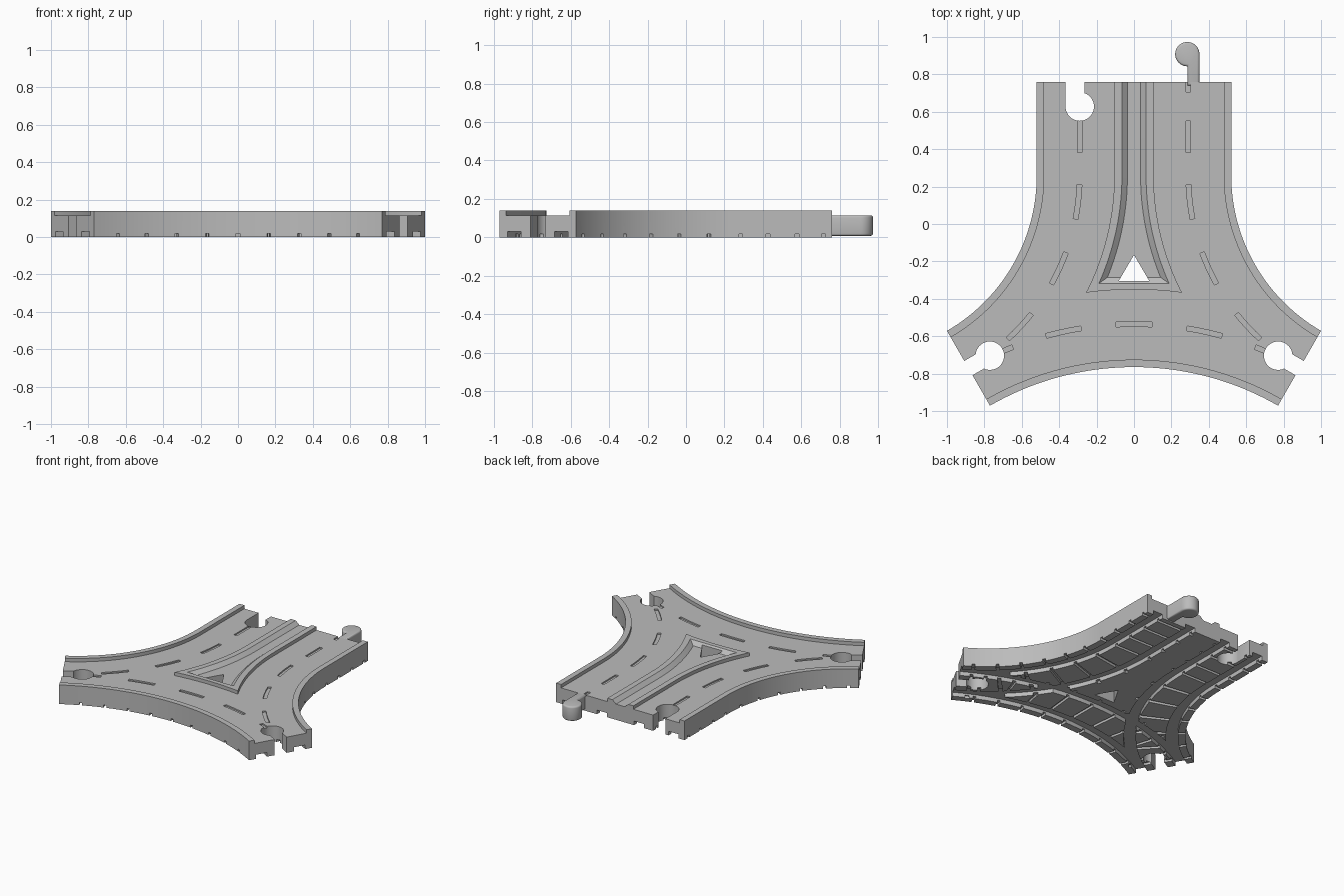
import bpy, bmesh
from math import sin, cos, radians, pi
from mathutils import Matrix

if "Cube" in bpy.data.objects:
    bpy.data.objects.remove(bpy.data.objects["Cube"])

HEIGHT, ROAD, FLOOR_GROOVE, SLEEPER = 0.14, 0.115, 0.03, 0.018
WIDTH, CURB, ISLAND = 0.46, 0.04, 0.415      # offsets across one lane

grey = bpy.data.materials.new("plain_grey")
grey.use_nodes = True
COLOUR = (0.5, 0.5, 0.5, 1)
grey.diffuse_color = COLOUR
grey.node_tree.nodes["Principled BSDF"].inputs["Base Color"].default_value = COLOUR


# Lane guides: t runs along the lane in degrees, o is the offset from its outer edge
def left(t, o):
    if t < 0:                                 # straight part up to the back
        return (o - 0.52, 0.26 - t / 60)
    r = 0.96 + o
    return (-1.48 + r * cos(radians(t)), 0.26 - r * sin(radians(t)))


def right(t, o):
    x, y = left(t, o)
    return (-x, y)


def base(t, o):
    r = 1.54 + o
    return (r * sin(radians(t)), -2.305 + r * cos(radians(t)))


def line(lane, t0, t1, o, step=2):
    n = max(1, round(abs(t1 - t0) / step))
    return [lane(t0 + (t1 - t0) * i / n, o) for i in range(n + 1)]


def strip(lane, t0, t1, o0, o1, step=2):
    return line(lane, t0, t1, o0, step) + line(lane, t1, t0, o1, step)


def prism(bm, ring, z0, z1, top=None):
    low = [bm.verts.new((x, y, z0)) for x, y in ring]
    high = [bm.verts.new((x, y, z1)) for x, y in (top or ring)]
    faces = [bm.faces.new(low), bm.faces.new(high)]
    for i in range(len(low)):
        j = (i + 1) % len(low)
        faces.append(bm.faces.new((low[i], low[j], high[j], high[i])))
    bmesh.ops.recalc_face_normals(bm, faces=faces)


def make(name, bm):
    mesh = bpy.data.meshes.new(name)
    bm.to_mesh(mesh)
    bm.free()
    mesh.materials.append(grey)
    obj = bpy.data.objects.new(name, mesh)
    bpy.context.collection.objects.link(obj)
    return obj


def activate(obj):
    bpy.ops.object.select_all(action="DESELECT")
    obj.select_set(True)
    bpy.context.view_layer.objects.active = obj


def cut(target, name, prisms):
    bm = bmesh.new()
    for p in prisms:
        prism(bm, *p)
    cutter = make(name, bm)
    cutter.hide_render = True
    mod = target.modifiers.new(name, "BOOLEAN")
    mod.operation, mod.solver, mod.use_self = "DIFFERENCE", "EXACT", True
    mod.object = cutter
    activate(target)
    bpy.ops.object.modifier_apply(modifier=mod.name)
    bpy.data.objects.remove(cutter)


# Three-armed body
outline = (line(left, 0, 60, 0) + line(base, -30, 30, 0, 1.5)
           + line(right, 60, 0, 0) + [right(-30, 0), left(-30, 0)])
bm = bmesh.new()
prism(bm, outline, 0, HEIGHT)
body = make("road_junction", bm)

# Sunken road surface, leaving curbs and the central island
lanes = [(left, -34, 62), (right, -34, 62), (base, -32, 32)]
cut(body, "road_cut", [(strip(*ln, CURB, ISLAND), ROAD, 0.3) for ln in lanes])


# Island interior with sloping inner wall
def island(o):
    t = 0
    while True:                               # walk until the base lane is met
        x, y = left(t, o)
        if x * x + (y + 2.305) ** 2 < (1.54 + o) ** 2:
            break
        t += 0.02
    side = [left(-34, o)] + [left(t * i / 16, o) for i in range(17)]
    return side + [(-x, y) for x, y in reversed(side)]


cut(body, "island_cut", [(island(0.485), ROAD, HEIGHT + 0.0005, island(0.455))])
cut(body, "island_hole", [([(-0.082, -0.305), (0.082, -0.305), (0, -0.165)], -0.1, 0.3)])


# Sockets at the ends, cut right through
def socket(x, y, angle, s0, s1):
    m = Matrix.Rotation(angle, 2)
    disc = [(0.076 * cos(pi * i / 20), 0.076 * sin(pi * i / 20) - 0.132) for i in range(40)]
    slot = [(s0, -0.132), (s1, -0.132), (s1, 0.05), (s0, 0.05)]
    for shape in (disc, slot):
        ring = [m @ Matrix.Identity(2).col[0] * px + m @ Matrix.Identity(2).col[1] * py
                for px, py in shape]
        yield ([(p.x + x, p.y + y) for p in ring], -0.1, 0.3)


sockets = [*socket(-0.29, 0.76, 0, -0.075, 0.025)]
for side in (-1, 1):
    sockets += socket(side * 0.885, -0.77, -side * 2 * pi / 3, -0.044, 0.044)
cut(body, "socket_cut", sockets)

# Dashed centre lines in the road
mid = (WIDTH / 2 - 0.0125, WIDTH / 2 + 0.0125)
dashes = [(strip(right, -32, -26.8, *mid), 0.105, 0.3)]
for lane in (left, right):
    for t0, t1 in ((-17.5, -7.4), (2.4, 11.3), (20.3, 29.2), (38.5, 47.4)):
        dashes.append((strip(lane, t0, t1, *mid), 0.105, 0.3))
for k in range(-2, 3):
    dashes.append((strip(base, k * 12.3 - 3.1, k * 12.3 + 3.1, *mid), 0.105, 0.3))
cut(body, "dash_cut", dashes)

# Underside: wheel grooves along each lane, then sleeper grooves across
cut(body, "wheel_groove_cut", [(strip(*ln, o, o + 0.08), -0.1, FLOOR_GROOVE)
                               for ln in lanes for o in (0.05, 0.33)])
sleepers = [(strip(base, 6.15 * k - 0.35, 6.15 * k + 0.35, -0.02, 0.43), -0.1, SLEEPER)
            for k in range(-4, 5)]
for lane in (left, right):
    for t in [-27.3, -19, -10, -1.5] + [8.4 + 9.5 * k for k in range(6)]:
        sleepers.append((strip(lane, t - 0.6, t + 0.6, -0.02, 0.43), -0.1, SLEEPER))
cut(body, "sleeper_cut", sleepers)

# Connector peg with a neck on its outer side
px, py, r = 0.285, 0.908, 0.065
ring = [(px, 0.74), (px + r, 0.74)]
ring += [(px + r * cos(radians(a)), py + r * sin(radians(a))) for a in range(0, 271, 9)]
bm = bmesh.new()
prism(bm, ring, 0.008, ROAD)
rims = [e for e in bm.edges if abs(e.verts[0].co.z - e.verts[1].co.z) < 1e-5]
bmesh.ops.bevel(bm, geom=rims, offset=0.012, segments=3, profile=0.5, affect="EDGES")
peg = make("connector_peg", bm)

for obj in (body, peg):
    activate(obj)
    bpy.ops.object.shade_smooth_by_angle(angle=radians(35))
